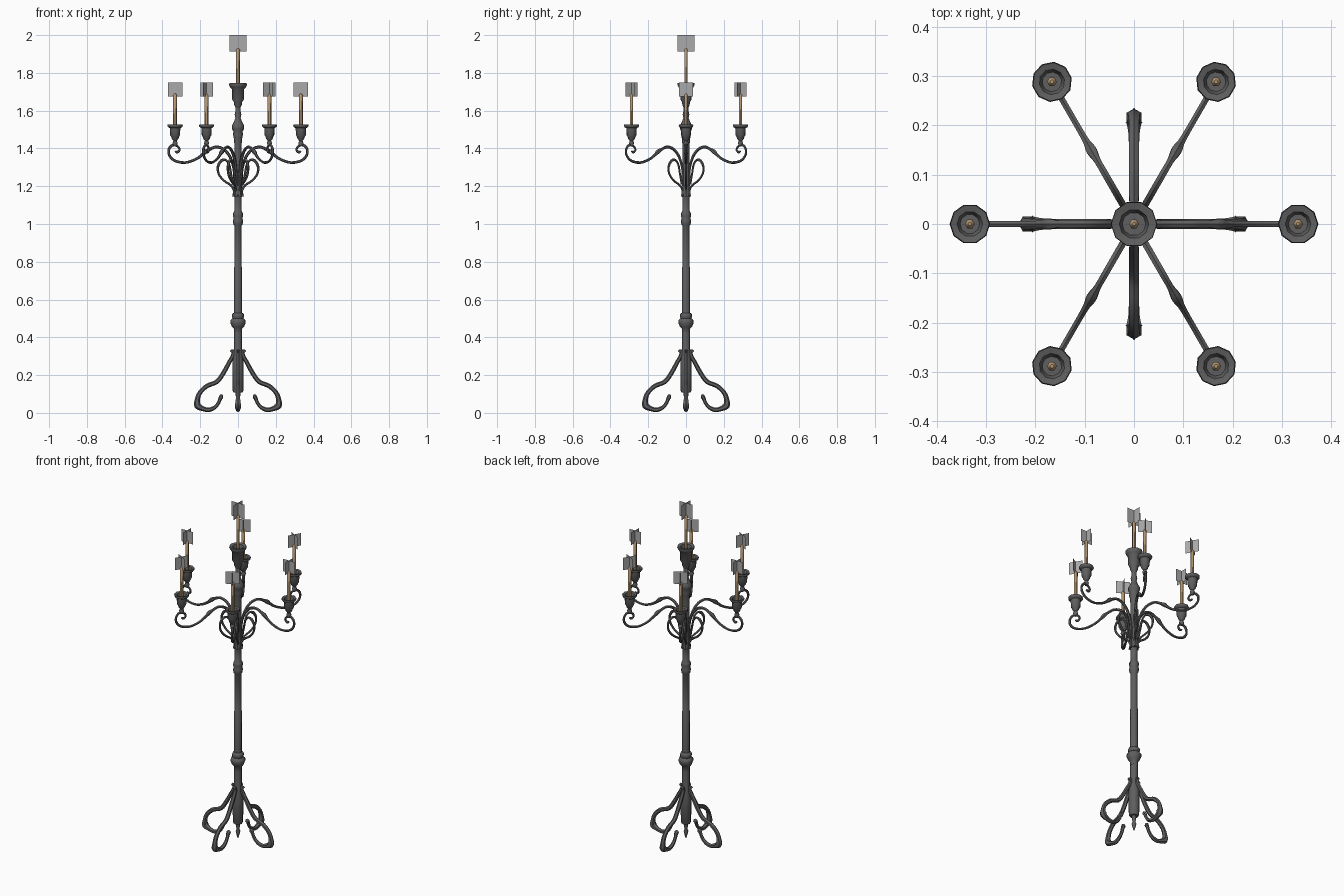
import bpy, bmesh, math
from mathutils import Vector, Matrix

cube = bpy.data.objects.get("Cube")
if cube:
    bpy.data.objects.remove(cube)


def material(name, rgb):
    m = bpy.data.materials.new(name)
    m.use_nodes = True
    m.diffuse_color = (*rgb, 1)
    m.node_tree.nodes["Principled BSDF"].inputs["Base Color"].default_value = (*rgb, 1)
    return m


IRON = material("dark iron", (0.115, 0.115, 0.115))
WAX = material("tan wax", (0.46, 0.31, 0.17))
FLAME = material("pale grey flame", (0.40, 0.40, 0.40))


def finish(name, bm, mat, loc=(0, 0, 0), turn=0.0, smooth=True):
    me = bpy.data.meshes.new(name)
    bm.to_mesh(me)
    bm.free()
    me.materials.append(mat)
    ob = bpy.data.objects.new(name, me)
    bpy.context.collection.objects.link(ob)
    ob.location = loc
    ob.rotation_euler.z = turn
    if smooth:
        bpy.ops.object.select_all(action='DESELECT')
        ob.select_set(True)
        bpy.context.view_layer.objects.active = ob
        bpy.ops.object.shade_smooth_by_angle(angle=math.radians(50))
    return ob


def skin(bm, rings):
    """Join successive vertex rings with quads and cap both ends."""
    n = len(rings[0])
    for a, b in zip(rings, rings[1:]):
        for i in range(n):
            j = (i + 1) % n
            bm.faces.new((a[i], a[j], b[j], b[i]))
    bm.faces.new(rings[0][::-1])
    bm.faces.new(rings[-1])
    bmesh.ops.recalc_face_normals(bm, faces=bm.faces)


def lathe(name, profile, sides, mat, loc=(0, 0, 0), turn=0.0):
    bm = bmesh.new()
    rings = []
    for r, z in profile:
        angles = [math.tau * i / sides for i in range(sides)]
        rings.append([bm.verts.new((r * math.cos(a), r * math.sin(a), z)) for a in angles])
    skin(bm, rings)
    return finish(name, bm, mat, loc, turn)


def smooth_path(points, steps):
    """Catmull-Rom path through (distance, height, thickness) points."""
    p = [Vector(q) for q in points]
    p = [2 * p[0] - p[1]] + p + [2 * p[-1] - p[-2]]
    out = []
    for a, b, c, d in zip(p, p[1:], p[2:], p[3:]):
        for s in range(steps):
            t = s / steps
            out.append(0.5 * (2 * b + (c - a) * t + (2 * a - 5 * b + 4 * c - d) * t ** 2
                              + (3 * b - a - 3 * c + d) * t ** 3))
    return out + [p[-2]]


def scroll(name, points, turn, sides=6, steps=3):
    """Wrought bar swept along a path in an upright plane."""
    path = smooth_path(points, steps)
    bm = bmesh.new()
    rings = []
    for i, q in enumerate(path):
        t = path[min(i + 1, len(path) - 1)] - path[max(i - 1, 0)]
        t = Vector((t.x, 0, t.y)).normalized()
        n, b = Vector((-t.z, 0, t.x)), Vector((0, 1, 0))
        ring = []
        for k in range(sides):
            a = math.tau * k / sides
            ring.append(bm.verts.new(Vector((q.x, 0, q.y)) + q.z * (n * math.cos(a) + b * math.sin(a))))
        rings.append(ring)
    skin(bm, rings)
    return finish(name, bm, IRON, turn=turn)


def flame(name, half, low, high, loc, turn):
    """Two crossed upright cards."""
    bm = bmesh.new()
    for x, y in ((half, 0), (0, half)):
        corners = ((-x, -y, low), (x, y, low), (x, y, high), (-x, -y, high))
        bm.faces.new([bm.verts.new(c) for c in corners])
    finish(name, bm, FLAME, loc, turn, smooth=False)


def candle(name, low, high, loc, turn):
    lathe(name, [(.010, low), (.010, high - .008), (.004, high)], 6, WAX, loc, turn)


# Central column with its collars
lathe("column", [
    (.022, .42), (.022, .445), (.032, .455), (.041, .478), (.039, .492), (.029, .50),
    (.033, .512), (.030, .525), (.022, .53), (.021, .77), (.019, .775), (.019, .99),
    (.025, 1.0), (.027, 1.02), (.023, 1.03), (.027, 1.045), (.025, 1.06), (.019, 1.07),
    (.019, 1.14), (.024, 1.16), (.019, 1.20), (.019, 1.42), (.023, 1.46), (.027, 1.475),
    (.024, 1.49), (.033, 1.505), (.033, 1.52), (.022, 1.54), (.014, 1.56), (.018, 1.58),
    (.013, 1.60), (.013, 1.63)], 8, IRON)
lathe("lower_stem", [
    (.024, .108), (.028, .115), (.030, .26), (.024, .32), (.021, .34), (.021, .43)], 8, IRON)
lathe("bottom_finial", [
    (.002, .02), (.007, .035), (.013, .06), (.007, .075), (.012, .09), (.012, .11)], 8, IRON)

# Top cup, candle and flame
lathe("top_cup", [
    (.013, 1.615), (.020, 1.63), (.022, 1.645), (.031, 1.66), (.033, 1.715), (.040, 1.722),
    (.047, 1.735), (.046, 1.746), (.030, 1.742), (.024, 1.72), (.002, 1.72)], 10, IRON)
candle("top_candle", 1.715, 1.93, (0, 0, 0), 0)
flame("top_flame", .044, 1.913, 2.0, (0, 0, 0), 0)

# Four scrolled legs
LEG = [(.038, .322, .007), (.028, .33, .008), (.027, .305, .010), (.048, .265, .011),
       (.078, .21, .012), (.112, .165, .012), (.165, .142, .012), (.203, .105, .012),
       (.216, .065, .014), (.214, .038, .018), (.185, .022, .013), (.155, .016, .012),
       (.122, .030, .010), (.102, .055, .009), (.094, .076, .010), (.086, .088, .012),
       (.080, .090, .006)]
for i in range(4):
    scroll(f"leg_{i + 1}", LEG, i * math.tau / 4)
    # Pointed toe on the bend of the leg
    bm = bmesh.new()
    bmesh.ops.create_cone(bm, segments=6, radius1=.017, radius2=.001, depth=.03, cap_ends=True,
                          matrix=Matrix.Translation((.220, 0, .043))
                          @ Matrix.Rotation(math.radians(95), 4, 'Y'))
    finish(f"toe_{i + 1}", bm, IRON, turn=i * math.tau / 4)

# Six candle arms with inner scrolls, cups, candles and flames
ARM = [(.018, 1.20, .007), (.022, 1.29, .007), (.042, 1.355, .008), (.075, 1.395, .008),
       (.115, 1.408, .008), (.150, 1.395, .008), (.172, 1.382, .012), (.190, 1.366, .008),
       (.225, 1.342, .007), (.280, 1.325, .007), (.335, 1.335, .007), (.364, 1.365, .007),
       (.365, 1.398, .007), (.345, 1.418, .007), (.320, 1.412, .006), (.309, 1.393, .006),
       (.322, 1.380, .007), (.333, 1.386, .005)]
INNER = [(.022, 1.145, .009), (.020, 1.175, .007), (.038, 1.205, .006), (.075, 1.23, .006),
         (.102, 1.265, .006), (.106, 1.305, .007), (.088, 1.335, .008), (.064, 1.338, .006),
         (.046, 1.312, .006), (.038, 1.27, .006), (.026, 1.21, .006)]
CUP = [(.008, 1.412), (.014, 1.428), (.009, 1.440), (.018, 1.452), (.021, 1.462), (.026, 1.470),
       (.028, 1.508), (.036, 1.512), (.041, 1.519), (.039, 1.527), (.026, 1.524),
       (.020, 1.508), (.002, 1.508)]
for i in range(6):
    a = i * math.tau / 6
    spot = (.333 * math.cos(a), .333 * math.sin(a), 0)
    scroll(f"arm_{i + 1}", ARM, a)
    scroll(f"inner_scroll_{i + 1}", INNER, a)
    lathe(f"cup_{i + 1}", CUP, 10, IRON, spot, a)
    candle(f"candle_{i + 1}", 1.50, 1.69, spot, a)
    flame(f"flame_{i + 1}", .038, 1.675, 1.748, spot, a)
